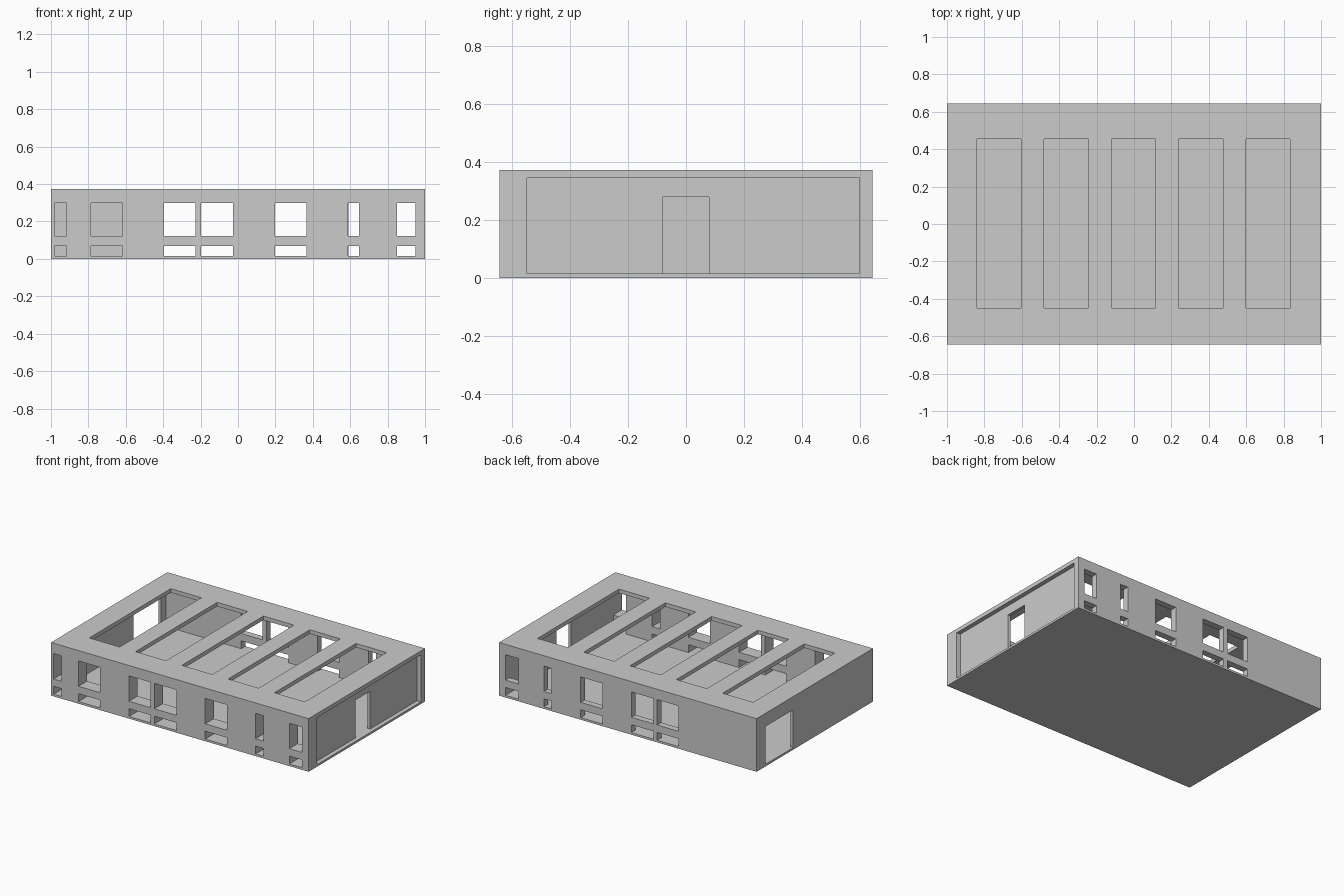
import bpy, bmesh
from mathutils import Matrix, Vector

if "Cube" in bpy.data.objects:
    bpy.data.objects.remove(bpy.data.objects["Cube"])


def boxes(name, ranges):
    """One object made of boxes, each given as (x0, x1, y0, y1, z0, z1)."""
    bm = bmesh.new()
    for x0, x1, y0, y1, z0, z1 in ranges:
        centre = Vector(((x0 + x1) / 2, (y0 + y1) / 2, (z0 + z1) / 2))
        size = Matrix.Diagonal((x1 - x0, y1 - y0, z1 - z0, 1))
        bmesh.ops.create_cube(bm, size=1, matrix=Matrix.Translation(centre) @ size)
    mesh = bpy.data.meshes.new(name)
    bm.to_mesh(mesh)
    bm.free()
    obj = bpy.data.objects.new(name, mesh)
    bpy.context.collection.objects.link(obj)
    return obj


def cut(target, name, ranges):
    cutter = boxes(name, ranges)
    cutter.hide_render = True
    mod = target.modifiers.new(name, 'BOOLEAN')
    mod.operation = 'DIFFERENCE'
    mod.solver = 'EXACT'
    mod.object = cutter
    bpy.context.view_layer.objects.active = target
    bpy.ops.object.modifier_apply(modifier=name)
    bpy.data.objects.remove(cutter)


W, D, H = 1.0, 0.645, 0.373
FLOOR, CEILING = 0.015, 0.345

# Solid block, hollowed into one room
shell = boxes("building_shell", [(-W, W, -D, D, 0, H)])
cut(shell, "room", [(-0.98, 0.95, -0.55, 0.60, FLOOR, CEILING)])

# Shallow recess over the right end
cut(shell, "right_recess", [(0.97, 1.1, -0.55, 0.60, FLOOR, CEILING)])

# Tall upper windows with low vents beneath; the back lacks the two leftmost
rows = [(FLOOR, 0.07), (0.122, 0.30)]
shared = [(-0.395, -0.228), (-0.198, -0.027), (0.197, 0.366), (0.85, 0.95)]
front = shared + [(-0.98, -0.918), (-0.787, -0.618), (0.588, 0.648)]
back = shared + [(0.592, 0.652)]
cut(shell, "windows",
    [(a, b, -0.8, -0.5, z0, z1) for a, b in front for z0, z1 in rows] +
    [(a, b, 0.5, 0.8, z0, z1) for a, b in back for z0, z1 in rows])

# Doorways in the two end walls
cut(shell, "doorways", [(0.9, 0.985, -0.082, 0.08, FLOOR, 0.28),
                        (-1.1, -0.9, 0.24, 0.545, FLOOR, 0.28)])

# Five roof openings
cut(shell, "skylights",
    [(-0.84 + i * 0.3595, -0.603 + i * 0.3595, -0.45, 0.455, 0.3, 0.5) for i in range(5)])
